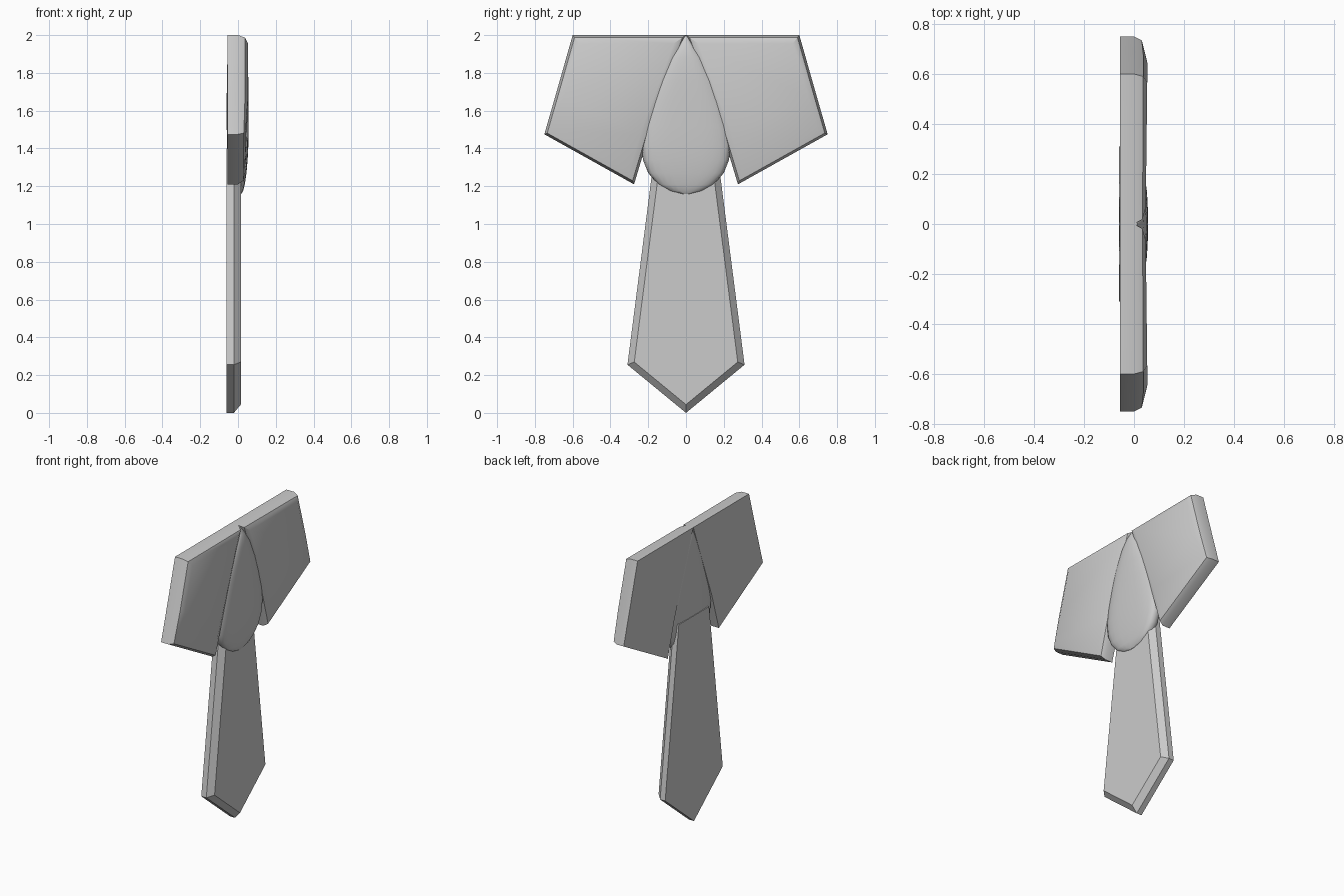
import bpy, bmesh, math
from mathutils import Vector

if "Cube" in bpy.data.objects:
    bpy.data.objects.remove(bpy.data.objects["Cube"])


def inset(points, d):
    """Offset a counter-clockwise (y, z) outline inwards by d."""
    result = []
    n = len(points)
    for i in range(n):
        a, b, c = (Vector(points[(i + k) % n]) for k in (-1, 0, 1))
        e1, e2 = (b - a).normalized(), (c - b).normalized()
        n1, n2 = Vector((-e1.y, e1.x)), Vector((-e2.y, e2.x))
        result.append(b + (n1 + n2) * (d / (1 + n1.dot(n2))))
    return result


def loft(name, rings, caps=None, smooth=None):
    """Skin equal rings of 3D points; caps are index lists for the last ring."""
    bm = bmesh.new()
    vs = [[bm.verts.new(p) for p in ring] for ring in rings]
    n = len(rings[0])
    for a, b in zip(vs, vs[1:]):
        for i in range(n):
            j = (i + 1) % n
            bm.faces.new((a[i], a[j], b[j], b[i]))
    bm.faces.new(vs[0][::-1])
    for cap in caps or [range(n)]:
        bm.faces.new([vs[-1][i] for i in cap])
    bmesh.ops.recalc_face_normals(bm, faces=bm.faces)
    mesh = bpy.data.meshes.new(name)
    bm.to_mesh(mesh)
    bm.free()
    ob = bpy.data.objects.new(name, mesh)
    bpy.context.collection.objects.link(ob)
    if smooth:
        bpy.ops.object.select_all(action='DESELECT')
        ob.select_set(True)
        bpy.context.view_layer.objects.active = ob
        bpy.ops.object.shade_smooth_by_angle(angle=math.radians(smooth))
    return ob


# Tie blade: slab with a chamfered front rim
blade = [(0, 0), (0.31, 0.255), (0.163, 1.40), (-0.163, 1.40), (-0.31, 0.255)]
loft("tie_blade", [[(x, p[0], p[1]) for p in inset(blade, d)]
                   for x, d in ((-0.06, 0), (-0.022, 0), (0.015, 0.034))])

# Collar flap: rounded rim, front creased so the lower strip leans back
flap = [(0, 2), (0.2, 1.46), (0.275, 1.21), (0.75, 1.475), (0.69, 1.683), (0.6, 2)]
drop = [0.006, 0.006, 0.016, 0.012, 0, 0]
rings = []
for x, d, lean in ((-0.055, 0, 0), (0, 0, 0), (0.037, 0.013, 0.5), (0.053, 0.045, 1)):
    rings.append([(x - lean * k, p[0], p[1]) for p, k in zip(inset(flap, d), drop)])
collar = loft("collar_flaps", rings, caps=[(0, 1, 4, 5), (1, 2, 3, 4)], smooth=30)
mirror = collar.modifiers.new("Mirror", 'MIRROR')
mirror.use_axis = (False, True, False)
mirror.use_mirror_merge = False

# Knot: flattened teardrop; stations are z, half width, back x, front x
stations = [(1.995, 0.006, -0.04, 0.015), (1.95, 0.042, -0.052, 0.038),
            (1.88, 0.09, -0.056, 0.05), (1.76, 0.15, -0.059, 0.055),
            (1.64, 0.193, -0.06, 0.056), (1.52, 0.224, -0.06, 0.056),
            (1.42, 0.237, -0.058, 0.055), (1.34, 0.228, -0.055, 0.051),
            (1.27, 0.2, -0.05, 0.045), (1.21, 0.148, -0.045, 0.036),
            (1.175, 0.09, -0.04, 0.027), (1.16, 0.03, -0.03, 0.018)]
knot = []
for z, w, back, front in stations:
    ring = []
    for i in range(24):
        t = 2 * math.pi * i / 24
        c, s = math.cos(t), math.sin(t)
        y = w * math.copysign(abs(c) ** 0.75, c)
        h = math.copysign(abs(s) ** 0.6, s)
        ring.append(((front + back) / 2 + (front - back) / 2 * h, y, z))
    knot.append(ring)
loft("tie_knot", knot, smooth=50)
